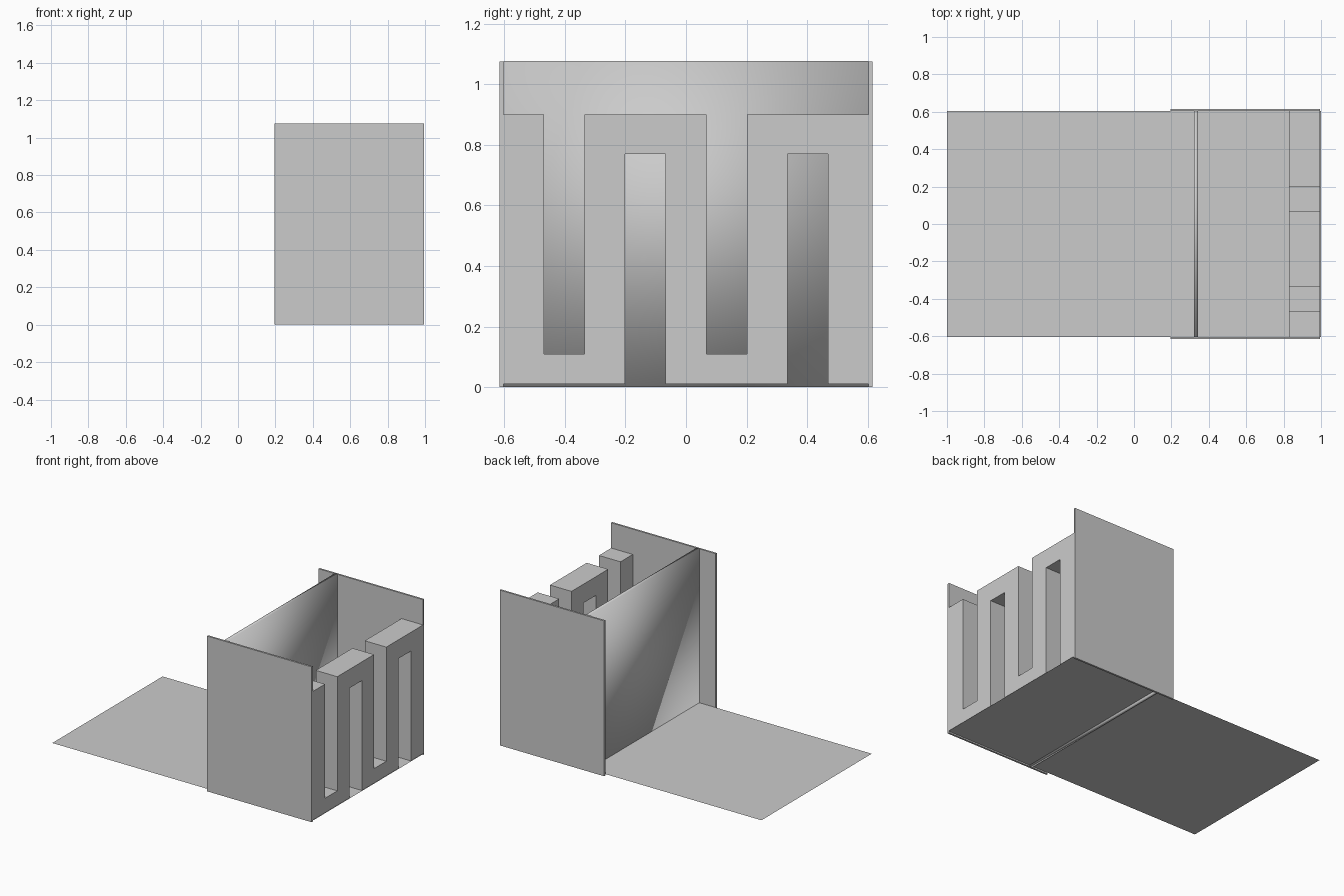
import bpy
import bmesh

if "Cube" in bpy.data.objects:
    bpy.data.objects.remove(bpy.data.objects["Cube"])


def make_object(name, bm, smooth=False):
    bmesh.ops.recalc_face_normals(bm, faces=bm.faces)
    mesh = bpy.data.meshes.new(name)
    bm.to_mesh(mesh)
    bm.free()
    for face in mesh.polygons:
        face.use_smooth = smooth
    obj = bpy.data.objects.new(name, mesh)
    bpy.context.collection.objects.link(obj)
    return obj


def box(name, lo, hi, smooth=False):
    bm = bmesh.new()
    bmesh.ops.create_cube(bm, size=1)
    for v in bm.verts:
        v.co = [(a + b) / 2 + c * (b - a) for a, b, c in zip(lo, hi, v.co)]
    return make_object(name, bm, smooth)


HALF = 0.603      # half width between the side panels
FLOOR = 0.01      # floor sheet height
TOP = 1.075

# Floor: a single thin sheet
bm = bmesh.new()
bm.faces.new([bm.verts.new(p) for p in
              [(-1, -HALF, FLOOR), (1, -HALF, FLOOR), (1, HALF, FLOOR), (-1, HALF, FLOOR)]])
floor = make_object("floor", bm)
if floor.data.polygons[0].normal.z < 0:
    floor.data.flip_normals()

# Side panels
for side, label in ((-1, "front"), (1, "back")):
    ys = sorted((side * HALF, side * 0.616))
    box(label + "_side_panel", (0.195, ys[0], 0), (0.995, ys[1], TOP))

# Cross wall, softly shaded across its edges
box("cross_wall", (0.32, -HALF, 0), (0.341, HALF, TOP + 0.002), smooth=True)

# Meander screen: profile in (y, z), nine equal columns, extruded along x
step = 2 * HALF / 9
y = [-HALF + i * step for i in range(10)]
LOW, HIGH, CREST = 0.11, 0.77, 0.90
upper = [(y[0], CREST)]
for i in (1, 5):
    upper += [(y[i], CREST), (y[i], LOW), (y[i + 1], LOW), (y[i + 1], CREST)]
upper.append((y[9], CREST))
lower = [(y[9], FLOOR)]
for i in (7, 3):
    lower += [(y[i + 1], FLOOR), (y[i + 1], HIGH), (y[i], HIGH), (y[i], FLOOR)]
lower.append((y[0], FLOOR))
bm = bmesh.new()
face = bm.faces.new([bm.verts.new((0.83, py, pz)) for py, pz in upper + lower])
ext = bmesh.ops.extrude_face_region(bm, geom=[face])
bmesh.ops.translate(bm, vec=(0.165, 0, 0),
                    verts=[g for g in ext["geom"] if isinstance(g, bmesh.types.BMVert)])
make_object("meander_screen", bm)
